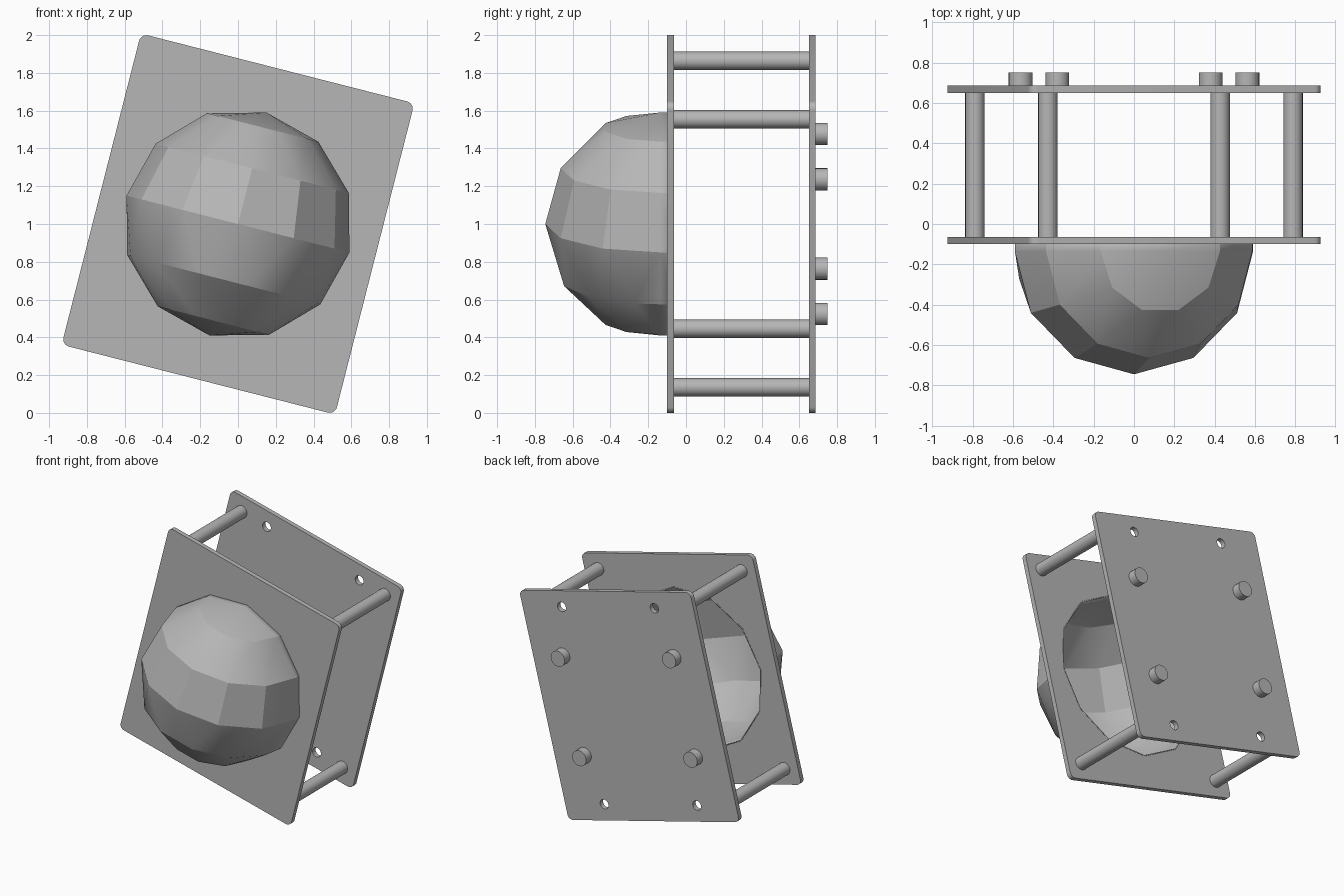
import bpy, bmesh
from math import radians, sin, cos, pi
from mathutils import Matrix, Vector

cube = bpy.data.objects.get("Cube")
if cube:
    bpy.data.objects.remove(cube, do_unlink=True)

grey = bpy.data.materials.new("plain grey")
grey.use_nodes = True
colour = (0.47, 0.47, 0.47, 1)
grey.diffuse_color = colour
grey.node_tree.nodes["Principled BSDF"].inputs["Base Color"].default_value = colour

# Parts are laid out upright, then the whole assembly is tilted about y
TILT = Matrix.Translation((0, 0, 1)) @ Matrix.Rotation(radians(14.3), 4, 'Y')
SIGNS = [(-1, -1), (1, -1), (1, 1), (-1, 1)]
FRONT, BACK, THICK = -0.1, 0.65, 0.036
HALF_W, HALF_H, CORNER = 0.747, 0.85, 0.04
DOME_R, DOME_Y = 0.609, -0.136


def finish(name, mesh, smooth_angle=None):
    mesh.transform(TILT)
    mesh.materials.clear()
    mesh.materials.append(grey)
    obj = bpy.data.objects.new(name, mesh)
    bpy.context.collection.objects.link(obj)
    if smooth_angle:
        bpy.ops.object.select_all(action='DESELECT')
        obj.select_set(True)
        bpy.context.view_layer.objects.active = obj
        bpy.ops.object.shade_smooth_by_angle(angle=radians(smooth_angle))
    return obj


def circle(x, z, r, n):
    return [(x + r * cos(2 * pi * i / n), z + r * sin(2 * pi * i / n)) for i in range(n)]


def rounded_rectangle():
    points = []
    for k, (sx, sz) in enumerate([(1, 1), (-1, 1), (-1, -1), (1, -1)]):
        for i in range(7):
            a = (k + i / 6) * pi / 2
            points.append((sx * (HALF_W - CORNER) + CORNER * cos(a),
                           sz * (HALF_H - CORNER) + CORNER * sin(a)))
    return points


def plate(name, y, holes):
    """Rounded plate with holes, from filled outlines."""
    curve = bpy.data.curves.new(name, 'CURVE')
    curve.dimensions = '2D'
    curve.fill_mode = 'BOTH'
    curve.extrude = THICK / 2
    for outline in [rounded_rectangle()] + holes:
        spline = curve.splines.new('POLY')
        spline.points.add(len(outline) - 1)
        spline.use_cyclic_u = True
        for p, (x, z) in zip(spline.points, outline):
            p.co = (x, z, 0, 1)
    temp = bpy.data.objects.new(name + " outline", curve)
    bpy.context.collection.objects.link(temp)
    bpy.context.view_layer.update()
    graph = bpy.context.evaluated_depsgraph_get()
    mesh = bpy.data.meshes.new_from_object(temp.evaluated_get(graph))
    bpy.data.objects.remove(temp, do_unlink=True)
    mesh.transform(Matrix.Translation((0, y + THICK / 2, 0)) @ Matrix.Rotation(pi / 2, 4, 'X'))
    bm = bmesh.new()
    bm.from_mesh(mesh)
    bmesh.ops.remove_doubles(bm, verts=bm.verts, dist=0.0001)
    bmesh.ops.recalc_face_normals(bm, faces=bm.faces)
    bm.to_mesh(mesh)
    bm.free()
    return finish(name, mesh, 30)


def rod(name, x, z, r, y0, y1):
    bm = bmesh.new()
    bmesh.ops.create_cone(bm, cap_ends=True, segments=24, radius1=r, radius2=r, depth=y1 - y0)
    bm.transform(Matrix.Translation((x, (y0 + y1) / 2, z)) @ Matrix.Rotation(pi / 2, 4, 'X'))
    mesh = bpy.data.meshes.new(name)
    bm.to_mesh(mesh)
    bm.free()
    return finish(name, mesh, 30)


# Plates
plate("front_plate", FRONT, [circle(0, 0, DOME_R, 12)])
plate("back_plate", BACK, [circle(sx * 0.405, sz * 0.73, 0.036, 16) for sx, sz in SIGNS])

# Spacer rods and rear pegs
for i, (sx, sz) in enumerate(SIGNS):
    rod(f"spacer_rod_{i + 1}", sx * 0.627, sz * 0.732, 0.048, FRONT + THICK, BACK)
    rod(f"rear_peg_{i + 1}", sx * 0.486, sz * 0.368, 0.059, BACK + THICK, 0.75)

# Faceted half dome: latitude rings with their own longitudes, wrapped by a hull
rings = {-90: [0],
         -60: [-90, -54, -18, 18, 54, 90],
         -30: [-90] + list(range(-75, 76, 30)) + [90],
         0: range(-90, 91, 30),
         30: range(-90, 91, 30),
         60: [-90, -54, -18, 18, 54, 90],
         90: [0]}
bm = bmesh.new()
for lat, longitudes in rings.items():
    for lon in longitudes:
        a, b = radians(lat), radians(lon)
        bm.verts.new(DOME_R * Vector((cos(a) * sin(b), -cos(a) * cos(b), sin(a))))
bmesh.ops.convex_hull(bm, input=bm.verts)
# Open the back, then run the rim through the front plate
bmesh.ops.delete(bm, geom=[f for f in bm.faces if f.calc_center_median().y > -0.001],
                 context='FACES')
bmesh.ops.dissolve_limit(bm, angle_limit=radians(1), verts=bm.verts, edges=bm.edges)
rim = [e for e in bm.edges if e.is_boundary]
new = bmesh.ops.extrude_edge_only(bm, edges=rim)["geom"]
for v in new:
    if isinstance(v, bmesh.types.BMVert):
        v.co.y = FRONT + THICK - DOME_Y
bmesh.ops.recalc_face_normals(bm, faces=bm.faces)
bm.transform(Matrix.Translation((0, DOME_Y, 0)))
mesh = bpy.data.meshes.new("dome")
bm.to_mesh(mesh)
bm.free()
dome = finish("dome", mesh, 25)
shell = dome.modifiers.new("shell", 'SOLIDIFY')
shell.thickness = 0.008
shell.offset = -1
